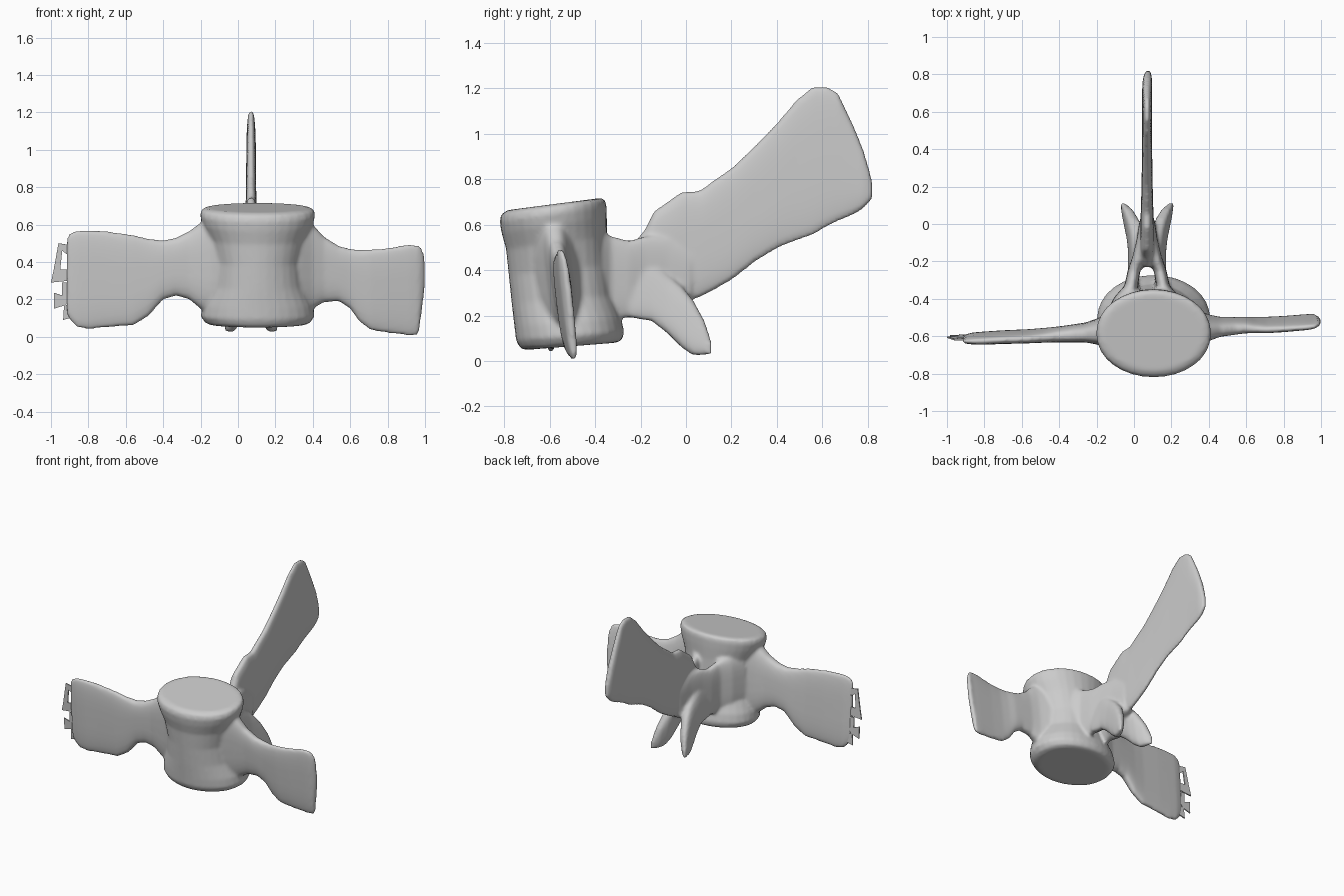
import bpy, bmesh, math

N = 32


def spow(v, e):
    return math.copysign(abs(v) ** e, v)


def loft(name, rings):
    """Closed skin through equal-length rings of points."""
    bm = bmesh.new()
    vs = [[bm.verts.new(p) for p in r] for r in rings]
    for a, b in zip(vs, vs[1:]):
        for i in range(N):
            j = (i + 1) % N
            bm.faces.new((a[i], a[j], b[j], b[i]))
    bm.faces.new(vs[0])
    bm.faces.new(vs[-1])
    bmesh.ops.recalc_face_normals(bm, faces=bm.faces)
    me = bpy.data.meshes.new(name)
    bm.to_mesh(me)
    bm.free()
    ob = bpy.data.objects.new(name, me)
    bpy.context.collection.objects.link(ob)
    return ob


def blade(name, sections, axis, lean=0.0):
    """Flat process: sections are (along, across, z low, z high, half thickness)."""
    rings = []
    for s, c, lo, hi, t in sections:
        ring = []
        for i in range(N):
            a = 2 * math.pi * i / N
            dz = (hi - lo) / 2 * spow(math.sin(a), 0.7)
            q = c + t * spow(math.cos(a), 0.7) - lean * dz
            z = (lo + hi) / 2 + dz
            ring.append((s, q, z) if axis == 'x' else (q, s, z))
        rings.append(ring)
    return loft(name, rings)


# Body: tilted drum with a narrow waist (z, y centre, half width, half depth, slope)
rings = []
for z, yc, w, d, slope in [
        (0.065, -0.505, 0.25, 0.20, 0.08), (0.075, -0.505, 0.28, 0.225, 0.08),
        (0.11, -0.51, 0.305, 0.238, 0.08), (0.17, -0.52, 0.295, 0.235, 0.08),
        (0.27, -0.545, 0.25, 0.222, 0.08), (0.40, -0.56, 0.235, 0.22, 0.1),
        (0.52, -0.57, 0.26, 0.222, 0.12), (0.60, -0.58, 0.295, 0.232, 0.15),
        (0.65, -0.585, 0.308, 0.235, 0.15), (0.68, -0.585, 0.30, 0.228, 0.15),
        (0.69, -0.585, 0.27, 0.20, 0.13)]:
    ring = []
    for i in range(N):
        a = 2 * math.pi * i / N
        dx, dy = w * math.cos(a), d * spow(math.sin(a), 0.95)
        ring.append((0.105 + dx, yc + dy, z + slope * dy))
    rings.append(ring)
parts = [loft("vertebra", rings)]

# Side wings
parts.append(blade("right_wing", [
    (0.20, -0.56, 0.08, 0.68, 0.16), (0.34, -0.56, 0.11, 0.65, 0.09),
    (0.40, -0.555, 0.15, 0.60, 0.06), (0.46, -0.55, 0.185, 0.535, 0.045),
    (0.54, -0.545, 0.19, 0.485, 0.04), (0.60, -0.54, 0.15, 0.47, 0.036),
    (0.65, -0.54, 0.08, 0.465, 0.032), (0.71, -0.54, 0.035, 0.468, 0.03),
    (0.80, -0.535, 0.02, 0.475, 0.028), (0.92, -0.525, 0.005, 0.497, 0.025),
    (0.965, -0.52, 0.01, 0.49, 0.022), (0.985, -0.52, 0.15, 0.47, 0.018),
    (1.00, -0.52, 0.27, 0.42, 0.01)], 'x', 0.12))
parts.append(blade("left_wing", [
    (0.00, -0.57, 0.09, 0.68, 0.16), (-0.14, -0.57, 0.11, 0.66, 0.09),
    (-0.20, -0.575, 0.15, 0.61, 0.065), (-0.26, -0.58, 0.20, 0.565, 0.05),
    (-0.33, -0.585, 0.22, 0.53, 0.045), (-0.40, -0.59, 0.20, 0.515, 0.04),
    (-0.48, -0.595, 0.11, 0.525, 0.035), (-0.56, -0.60, 0.06, 0.545, 0.032),
    (-0.70, -0.605, 0.05, 0.565, 0.03), (-0.80, -0.61, 0.04, 0.572, 0.028),
    (-0.86, -0.612, 0.05, 0.57, 0.025), (-0.90, -0.615, 0.09, 0.555, 0.018),
    (-0.915, -0.615, 0.12, 0.53, 0.012)], 'x', 0.06))

# Arch legs either side of the canal, and the paired lower prongs
for side in (-1, 1):
    x = lambda d: 0.07 + side * d
    parts.append(blade("arch_leg", [
        (-0.48, x(0.14), 0.16, 0.60, 0.08), (-0.39, x(0.115), 0.18, 0.58, 0.06),
        (-0.33, x(0.085), 0.19, 0.55, 0.036), (-0.25, x(0.07), 0.19, 0.53, 0.034),
        (-0.18, x(0.045), 0.20, 0.55, 0.036), (-0.08, x(0.02), 0.22, 0.55, 0.036),
        (0.02, x(0.01), 0.26, 0.50, 0.03)], 'y'))
    parts.append(blade("lower_prong", [
        (-0.24, x(0.065), 0.19, 0.46, 0.03), (-0.15, x(0.06), 0.175, 0.44, 0.035),
        (-0.08, x(0.065), 0.12, 0.38, 0.038), (-0.02, x(0.075), 0.06, 0.33, 0.04),
        (0.03, x(0.09), 0.025, 0.27, 0.036), (0.08, x(0.11), 0.025, 0.18, 0.026),
        (0.11, x(0.13), 0.03, 0.09, 0.012)], 'y', side * 0.12))

# Long rear spine
parts.append(blade("spine", [
    (-0.23, 0.07, 0.24, 0.52, 0.03), (-0.18, 0.07, 0.22, 0.58, 0.036),
    (-0.14, 0.07, 0.22, 0.66, 0.038), (-0.02, 0.07, 0.25, 0.745, 0.036),
    (0.06, 0.07, 0.28, 0.75, 0.034), (0.12, 0.07, 0.31, 0.795, 0.032),
    (0.20, 0.07, 0.355, 0.85, 0.03), (0.31, 0.07, 0.44, 0.955, 0.028),
    (0.41, 0.07, 0.50, 1.06, 0.027), (0.49, 0.07, 0.53, 1.155, 0.026),
    (0.56, 0.07, 0.555, 1.21, 0.026), (0.62, 0.07, 0.59, 1.21, 0.026),
    (0.67, 0.07, 0.615, 1.18, 0.026), (0.74, 0.07, 0.645, 1.03, 0.026),
    (0.78, 0.072, 0.67, 0.93, 0.024), (0.81, 0.074, 0.70, 0.83, 0.016),
    (0.822, 0.075, 0.715, 0.78, 0.008)], 'y'))

# Fuse all parts into one smooth bone
bpy.ops.object.select_all(action='DESELECT')
for p in parts:
    p.select_set(True)
bone = parts[0]
bpy.context.view_layer.objects.active = bone
bpy.ops.object.join()
rm = bone.modifiers.new("fuse", 'REMESH')
rm.mode = 'VOXEL'
rm.voxel_size = 0.011
sm = bone.modifiers.new("soften", 'SMOOTH')
sm.factor = 0.5
sm.iterations = 5
bpy.ops.object.modifier_apply(modifier=rm.name)
bpy.ops.object.modifier_apply(modifier=sm.name)
bpy.ops.object.shade_smooth()

# Frayed thin shell at the tip of the left wing
bm = bmesh.new()
for poly in [
        [(-0.90, 0.49), (-0.96, 0.50), (-0.985, 0.36), (-0.95, 0.36), (-0.94, 0.46), (-0.90, 0.43)],
        [(-0.90, 0.36), (-0.985, 0.36), (-1.0, 0.29), (-0.90, 0.30)],
        [(-0.94, 0.29), (-0.94, 0.22), (-0.985, 0.235), (-0.985, 0.15), (-0.92, 0.17), (-0.89, 0.22), (-0.89, 0.29)],
        [(-0.87, 0.17), (-0.93, 0.17), (-0.935, 0.09), (-0.86, 0.11)]]:
    bm.faces.new([bm.verts.new((x, -0.61 - 0.06 * (z - 0.3), z)) for x, z in poly])
me = bpy.data.meshes.new("frayed_edge")
bm.to_mesh(me)
bm.free()
edge = bpy.data.objects.new("frayed_edge", me)
bpy.context.collection.objects.link(edge)
edge.modifiers.new("thickness", 'SOLIDIFY').thickness = 0.008
